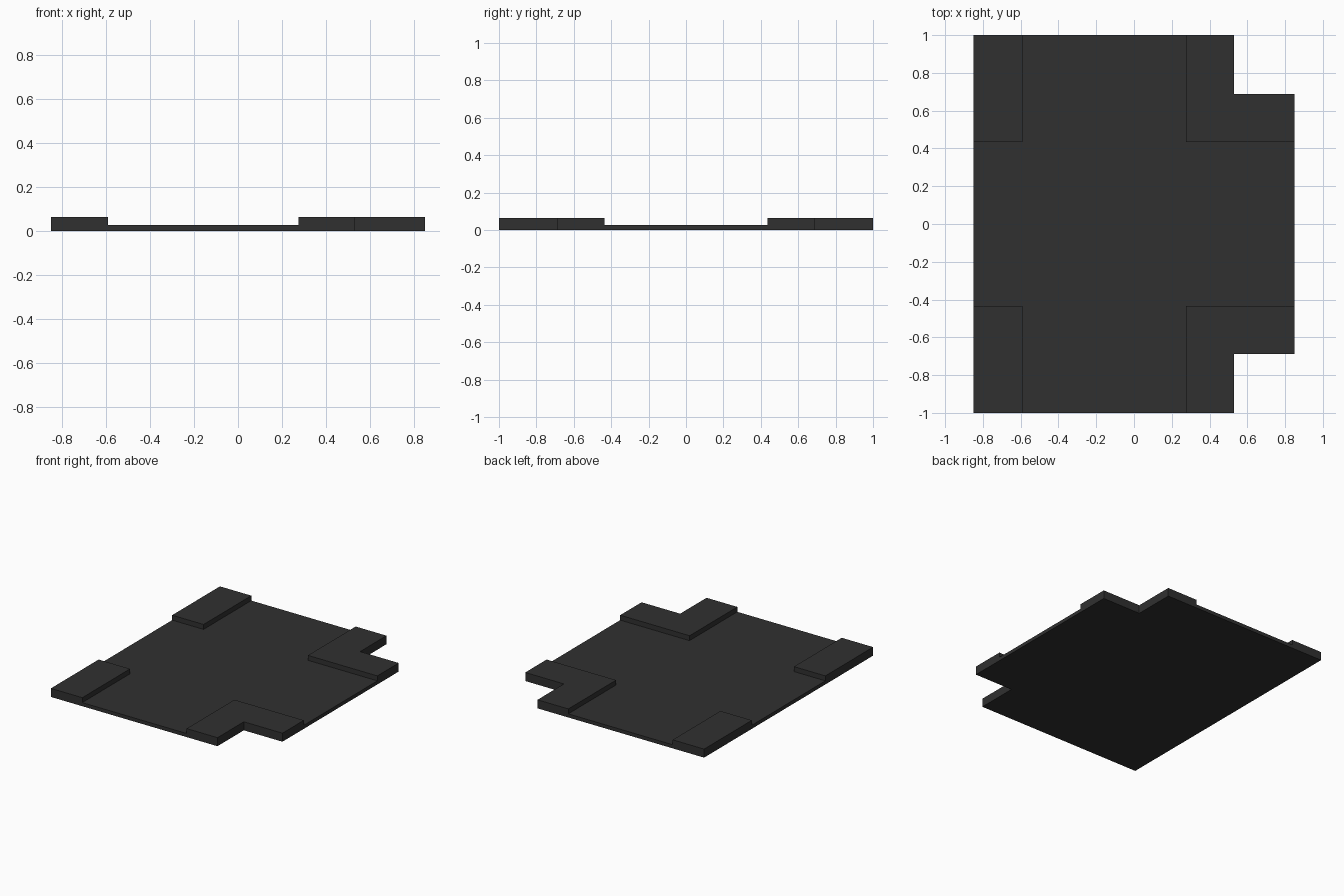
import bpy, bmesh

if "Cube" in bpy.data.objects:
    bpy.data.objects.remove(bpy.data.objects["Cube"])

# Grid lines of the footprint, and the two heights
XS = [-0.85, -0.59, 0.275, 0.53, 0.85]
YS = [-1.0, -0.688, -0.435, 0.435, 0.688, 1.0]
PLATE_Z, PAD_Z = 0.027, 0.064


def raise_faces(bm, faces, height):
    """Extrude a set of faces straight up and return the new top faces."""
    out = bmesh.ops.extrude_face_region(bm, geom=faces)["geom"]
    verts = [g for g in out if isinstance(g, bmesh.types.BMVert)]
    bmesh.ops.translate(bm, verts=verts, vec=(0, 0, height))
    return [g for g in out if isinstance(g, bmesh.types.BMFace)]


bm = bmesh.new()

# Flat footprint, leaving out the two notched corners on the right
grid = [[bm.verts.new((x, y, 0)) for y in YS] for x in XS]
for i in range(len(XS) - 1):
    for j in range(len(YS) - 1):
        if i == 3 and j in (0, 4):
            continue
        bm.faces.new((grid[i][j], grid[i + 1][j], grid[i + 1][j + 1], grid[i][j + 1]))
bmesh.ops.delete(bm, geom=[v for v in bm.verts if not v.link_faces], context='VERTS')

# Thin plate; keep the underside closed
bottom = bm.faces[:]
footprint = bmesh.ops.duplicate(bm, geom=bottom)["geom"]
top = raise_faces(bm, [g for g in footprint if isinstance(g, bmesh.types.BMFace)], PLATE_Z)
bmesh.ops.remove_doubles(bm, verts=bm.verts[:], dist=1e-5)

# Raised corner pads: rectangles on the left, L shapes on the right
pads = []
for f in bm.faces:
    c = f.calc_center_median()
    if c.z > PLATE_Z * 0.9 and abs(c.y) > 0.435 and not -0.59 < c.x < 0.275:
        pads.append(f)
raise_faces(bm, pads, PAD_Z - PLATE_Z)

# Merge coplanar cells into clean faces
bmesh.ops.recalc_face_normals(bm, faces=bm.faces[:])
bmesh.ops.dissolve_limit(bm, angle_limit=0.01, verts=bm.verts[:], edges=bm.edges[:])

mesh = bpy.data.meshes.new("plate_with_corner_pads")
bm.to_mesh(mesh)
bm.free()

mat = bpy.data.materials.new("dark_grey")
mat.diffuse_color = (0.03, 0.03, 0.03, 1)
mat.use_nodes = True
mat.node_tree.nodes["Principled BSDF"].inputs["Base Color"].default_value = mat.diffuse_color
mesh.materials.append(mat)
bpy.context.collection.objects.link(bpy.data.objects.new("plate_with_corner_pads", mesh))
